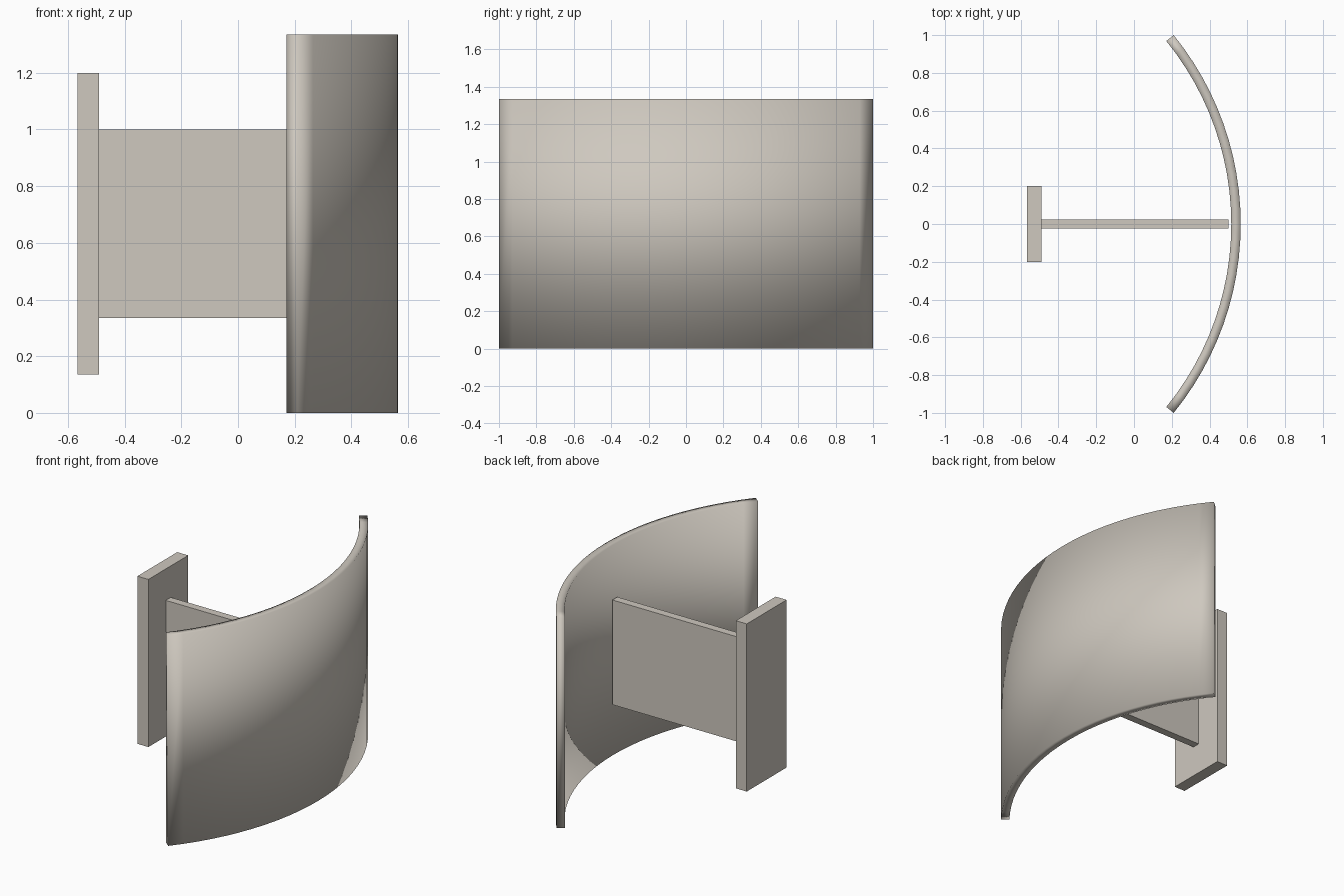
import bpy, bmesh, math

if "Cube" in bpy.data.objects:
    bpy.data.objects.remove(bpy.data.objects["Cube"])

mat = bpy.data.materials.new("warm_grey")
mat.diffuse_color = (0.62, 0.58, 0.52, 1)
mat.use_nodes = True
mat.node_tree.nodes["Principled BSDF"].inputs["Base Color"].default_value = mat.diffuse_color


def add_object(name, bm, smooth=False):
    bmesh.ops.recalc_face_normals(bm, faces=bm.faces)
    for f in bm.faces:
        f.smooth = smooth
    mesh = bpy.data.meshes.new(name)
    bm.to_mesh(mesh)
    bm.free()
    mesh.materials.append(mat)
    obj = bpy.data.objects.new(name, mesh)
    bpy.context.collection.objects.link(obj)
    return obj


def box(name, lo, hi):
    bm = bmesh.new()
    bmesh.ops.create_cube(bm, size=1)
    for v in bm.verts:
        v.co = [(a + b) / 2 + c * (b - a) for a, b, c in zip(lo, hi, v.co)]
    return add_object(name, bm)


# Curved panel: arc-shaped wall, shaded smooth over its rims
def curved_panel(name, r_out, thick, half_angle, cx, height, segs):
    bm = bmesh.new()
    rings = []
    for i in range(segs + 1):
        a = half_angle * (2 * i / segs - 1)
        rings.append([bm.verts.new((cx + r * math.cos(a), r * math.sin(a), z))
                      for r, z in ((r_out, 0), (r_out, height),
                                   (r_out - thick, height), (r_out - thick, 0))])
    for p, q in zip(rings, rings[1:]):
        for k in range(4):
            n = (k + 1) % 4
            bm.faces.new((p[k], q[k], q[n], p[n]))
    bm.faces.new(rings[0])
    bm.faces.new(rings[-1])
    return add_object(name, bm, smooth=True)


R = 1.586
curved_panel("curved_panel", R, 0.05, math.asin(1 / R), 0.565 - R, 1.335, 24)

# Connecting web and mounting plate behind the panel
box("web_plate", (-0.49, -0.025, 0.335), (0.5, 0.025, 1.0))
box("mounting_plate", (-0.567, -0.2, 0.135), (-0.49, 0.2, 1.2))
